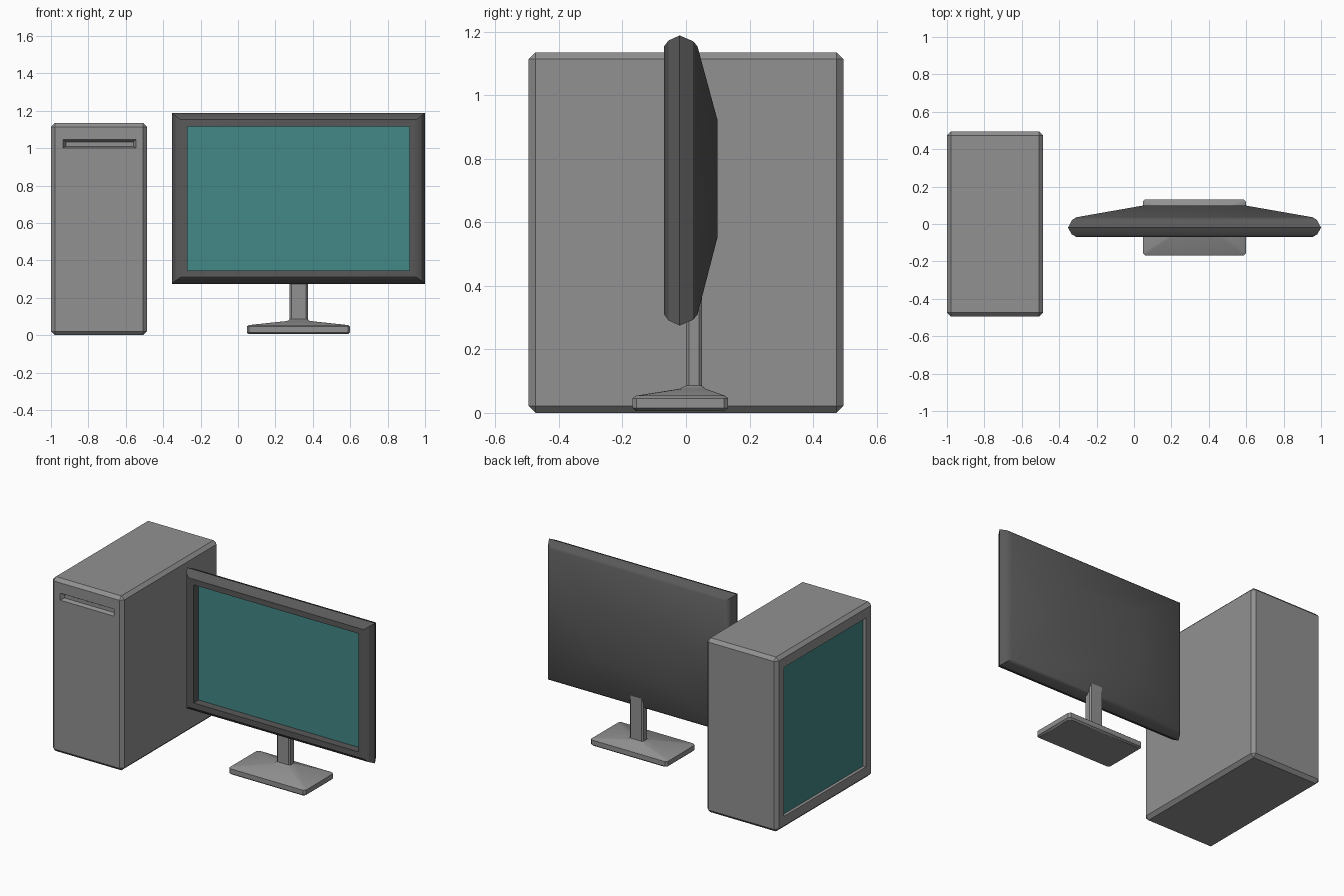
import bpy, bmesh, math

if "Cube" in bpy.data.objects:
    bpy.data.objects.remove(bpy.data.objects["Cube"])


def loft(name, axis, rings, mat=None):
    """Skin rectangles (w, u0, u1, v0, v1, corner chamfer) stacked along y or z."""
    place = {"y": lambda u, v, w: (u, w, v),
             "z": lambda u, v, w: (u, v, w)}[axis]
    bm = bmesh.new()
    loops = []
    for w, a, b, c, d, k in rings:
        if k:
            pts = [(a + k, c), (b - k, c), (b, c + k), (b, d - k),
                   (b - k, d), (a + k, d), (a, d - k), (a, c + k)]
        else:
            pts = [(a, c), (b, c), (b, d), (a, d)]
        loops.append([bm.verts.new(place(u, v, w)) for u, v in pts])
    for lo, hi in zip(loops, loops[1:]):
        n = len(lo)
        for i in range(n):
            j = (i + 1) % n
            bm.faces.new((lo[i], lo[j], hi[j], hi[i]))
    bm.faces.new(loops[0])
    bm.faces.new(loops[-1])
    bmesh.ops.recalc_face_normals(bm, faces=bm.faces)
    mesh = bpy.data.meshes.new(name)
    bm.to_mesh(mesh)
    bm.free()
    obj = bpy.data.objects.new(name, mesh)
    bpy.context.collection.objects.link(obj)
    if mat:
        mesh.materials.append(mat)
    return obj


def box(name, x0, x1, y0, y1, z0, z1, mat=None):
    return loft(name, "z", [(z0, x0, x1, y0, y1, 0), (z1, x0, x1, y0, y1, 0)], mat)


def apply_modifier(obj, mod):
    bpy.context.view_layer.objects.active = obj
    bpy.ops.object.modifier_apply(modifier=mod.name)


def cut(obj, cutter):
    cutter.hide_render = True
    mod = obj.modifiers.new("cut", "BOOLEAN")
    mod.operation = "DIFFERENCE"
    mod.solver = "EXACT"
    mod.object = cutter
    apply_modifier(obj, mod)
    bpy.data.objects.remove(cutter)


def smooth(obj):
    bpy.ops.object.select_all(action="DESELECT")
    obj.select_set(True)
    bpy.context.view_layer.objects.active = obj
    bpy.ops.object.shade_smooth_by_angle(angle=math.radians(30))


def material(name, color):
    mat = bpy.data.materials.new(name)
    mat.diffuse_color = (*color, 1)
    mat.use_nodes = True
    mat.node_tree.nodes["Principled BSDF"].inputs["Base Color"].default_value = mat.diffuse_color
    return mat


teal = material("teal_glass", (0.056, 0.245, 0.245))
dark = material("dark_grey", (0.1, 0.1, 0.1))
grey = material("mid_grey", (0.283, 0.283, 0.283))

# Tower case with chamfered edges
tower = box("tower_case", -1, -0.487, -0.495, 0.495, 0, 1.135, grey)
bevel = tower.modifiers.new("bevel", "BEVEL")
bevel.width = 0.021
bevel.segments = 1
apply_modifier(tower, bevel)

# Drive slot with sloped walls in the front
cut(tower, loft("slot_cutter", "y", [
    (-0.515, -0.947, -0.533, 0.994, 1.058, 0),
    (-0.47, -0.92, -0.56, 1.010, 1.032, 0)], grey))

# Recessed window on the outer side
cut(tower, box("window_cutter", -1.1, -0.97, -0.422, 0.422, 0.083, 1.052, grey))
box("side_window", -0.98, -0.97, -0.422, 0.422, 0.083, 1.052, teal)


# Monitor shell: back panel, rounded rim, bezel, recess
def rim(y, inset, side=None):
    s = inset if side is None else side
    return (y, -0.353 + s, 1.0 - s, 0.275 + inset, 1.188 - inset, 0)


monitor = loft("monitor_shell", "y", [
    (0.099, 0.05, 0.595, 0.552, 0.922, 0),
    rim(0.036, 0.034, 0.045),
    rim(0.022, 0.018, 0.022),
    rim(-0.02, 0.0),
    rim(-0.055, 0.016, 0.02),
    rim(-0.07, 0.036, 0.046),
    rim(-0.07, 0.072, 0.082),
    rim(-0.008, 0.072, 0.082)], dark)
smooth(monitor)

# Screen at the bottom of the bezel recess
box("screen", -0.271, 0.918, -0.018, -0.008, 0.347, 1.116, teal)

# Stand: chamfered foot sloping up to a collar and neck
stand = loft("monitor_stand", "z", [
    (0.006, 0.057, 0.589, -0.158, 0.122, 0.012),
    (0.015, 0.047, 0.599, -0.168, 0.132, 0.012),
    (0.046, 0.047, 0.599, -0.168, 0.132, 0.012),
    (0.054, 0.057, 0.589, -0.158, 0.122, 0.012),
    (0.076, 0.264, 0.384, -0.02, 0.062, 0.01),
    (0.086, 0.276, 0.373, 0.0, 0.05, 0.009),
    (0.4, 0.276, 0.373, 0.0, 0.05, 0.009)], grey)
smooth(stand)
